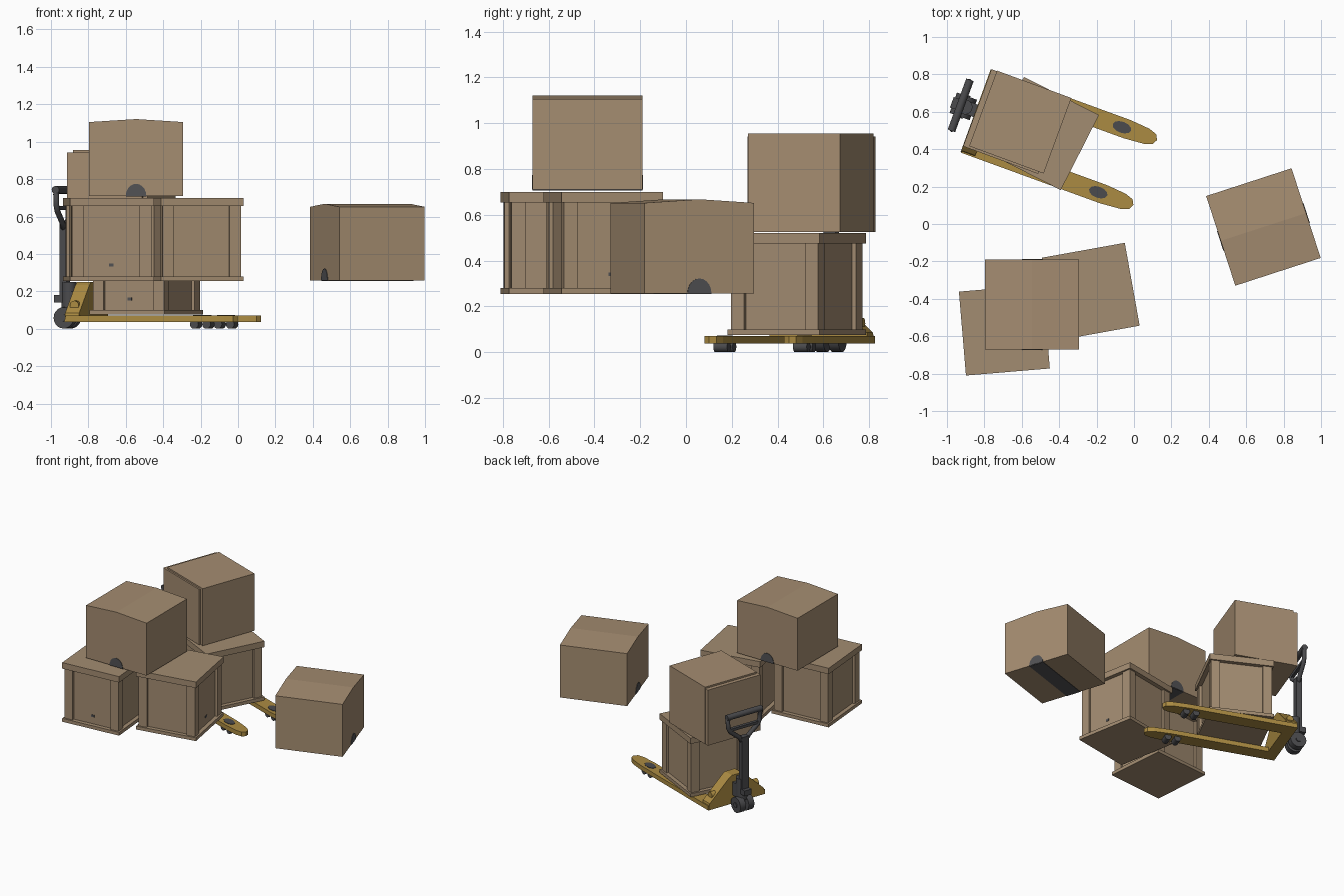
import bpy, bmesh, math
from mathutils import Matrix, Vector

if "Cube" in bpy.data.objects:
    bpy.data.objects.remove(bpy.data.objects["Cube"])


def material(name, rgb):
    m = bpy.data.materials.new(name)
    m.diffuse_color = (*rgb, 1)
    m.use_nodes = True
    m.node_tree.nodes["Principled BSDF"].inputs["Base Color"].default_value = m.diffuse_color
    return m


CARD = material("cardboard", (0.376, 0.266, 0.165))
WOOD = material("crate_wood", (0.365, 0.262, 0.165))
YELLOW = material("yellow_paint", (0.41, 0.26, 0.055))
DARK = material("dark_metal", (0.07, 0.07, 0.075))
TAPE = material("dark_patch", (0.085, 0.085, 0.09))


def frame(x, y, z, deg):
    return Matrix.Translation((x, y, z)) @ Matrix.Rotation(math.radians(deg), 4, 'Z')


def finish(name, bm, mat, M, smooth=False):
    bmesh.ops.recalc_face_normals(bm, faces=bm.faces)
    me = bpy.data.meshes.new(name)
    bm.to_mesh(me)
    bm.free()
    me.materials.append(mat)
    if smooth:
        for p in me.polygons:
            p.use_smooth = len(p.vertices) == 4
    ob = bpy.data.objects.new(name, me)
    bpy.context.collection.objects.link(ob)
    ob.matrix_world = M
    return ob


def prism(name, pts, plane, a, b, mat, M):
    """Extrude a 2D outline from a to b across the given plane."""
    put = {'xy': lambda p, t: (p[0], p[1], t),
           'xz': lambda p, t: (p[0], t, p[1]),
           'yz': lambda p, t: (t, p[0], p[1])}[plane]
    bm = bmesh.new()
    lo = [bm.verts.new(put(p, a)) for p in pts]
    hi = [bm.verts.new(put(p, b)) for p in pts]
    bm.faces.new(lo)
    bm.faces.new(hi)
    n = len(pts)
    for i in range(n):
        j = (i + 1) % n
        bm.faces.new((lo[i], lo[j], hi[j], hi[i]))
    return finish(name, bm, mat, M)


def box(name, x0, x1, y0, y1, z0, z1, mat, M):
    return prism(name, [(x0, y0), (x1, y0), (x1, y1), (x0, y1)], 'xy', z0, z1, mat, M)


def rod(name, p, q, r, mat, M, n=16):
    p, q = Vector(p), Vector(q)
    bm = bmesh.new()
    bmesh.ops.create_cone(bm, cap_ends=True, segments=n, radius1=r, radius2=r, depth=(q - p).length)
    R = (q - p).to_track_quat('Z', 'Y').to_matrix().to_4x4()
    bm.transform(Matrix.Translation((p + q) / 2) @ R)
    return finish(name, bm, mat, M, True)


# cardboard boxes with a creased top and a dark strip under the base
def carton(name, M):
    w, d, h = 0.252, 0.24, 0.395
    prism(name, [(-w, 0), (w, 0), (w, h), (0, h + 0.016), (-w, h)], 'xz', -d, d, CARD, M)
    half = [(0.055 * math.cos(math.pi * i / 10), 0.065 * math.sin(math.pi * i / 10)) for i in range(11)]
    for s, side in ((-1, "front"), (1, "back")):
        prism(f"{name}_{side}_patch", half, 'xz', s * d, s * (d + 0.003), TAPE, M)
    box(name + "_base_strip", -0.055, 0.055, -d, d, -0.003, 0, TAPE, M)


carton("loose_carton", frame(0.692, -0.016, 0.257, -72))
carton("stacked_carton", frame(-0.545, -0.43, 0.71, 0))


# wooden crates: base, lid, recessed panels and corner posts
def crate(name, M):
    h = 0.225
    box(name + "_base", -h, h, -h, h, 0, 0.025, WOOD, M)
    box(name + "_lid", -h, h, -h, h, 0.4, 0.445, WOOD, M)
    box(name + "_panels", -0.195, 0.195, -0.195, 0.195, 0.025, 0.4, WOOD, M)
    for sx in (-1, 1):
        for sy in (-1, 1):
            x, y = sorted((sx * 0.15, sx * 0.213)), sorted((sy * 0.15, sy * 0.213))
            box(name + "_post", *x, *y, 0.025, 0.4, WOOD, M)
    box(name + "_mark", -0.012, 0.012, -0.198, -0.195, 0.077, 0.093, TAPE, M)


crate("left_crate", frame(-0.693, -0.567, 0.255, 4.8))
crate("middle_crate", frame(-0.231, -0.362, 0.255, 100.2))
crate("jack_crate", frame(-0.49, 0.484, 0.075, -27))

# square box on the jack crate, with raised side panels
M = frame(-0.608, 0.545, 0.525, -20.2)
box("upper_box", -0.212, 0.212, -0.215, 0.215, 0, 0.43, CARD, M)
box("upper_box_front_panel", -0.23, 0.185, -0.227, -0.215, 0, 0.418, CARD, M)
box("upper_box_side_panel", -0.242, -0.212, -0.227, 0.212, 0, 0.418, CARD, M)

# pallet jack, local x runs along the forks with the tips near zero
J = frame(0.06, 0.275, 0, -20)
for s in (-1, 1):
    c = s * 0.185
    outline = [(-0.96, -0.052), (-0.17, -0.052), (-0.06, -0.043), (-0.015, -0.028), (0, 0),
               (-0.015, 0.028), (-0.06, 0.043), (-0.17, 0.052), (-0.96, 0.052)]
    prism("fork", [(x, y + c) for x, y in outline], 'xy', 0.037, 0.07, YELLOW, J)
    oval = [(-0.2 + 0.052 * math.cos(i * math.pi / 6), c + 0.03 * math.sin(i * math.pi / 6))
            for i in range(12)]
    prism("roller_slot", oval, 'xy', 0.07, 0.073, DARK, J)
    for x in (-0.235, -0.165):
        rod("fork_roller", (x, c - 0.032, 0.024), (x, c + 0.032, 0.024), 0.024, DARK, J)

# rear frame joining the forks
prism("rear_frame", [(-0.235, 0.037), (0.235, 0.037), (0.225, 0.085), (0.065, 0.235), (0.04, 0.25),
                     (-0.04, 0.25), (-0.065, 0.235), (-0.225, 0.085)], 'yz', -0.965, -0.885, YELLOW, J)
rod("pivot_axle", (-0.925, -0.195, 0.125), (-0.925, 0.195, 0.125), 0.025, YELLOW, J)

# steering wheels, pump and mast
for s in (-1, 1):
    rod("steer_wheel", (-1.035, s * 0.012, 0.058), (-1.035, s * 0.058, 0.058), 0.057, DARK, J, 20)
rod("wheel_axle", (-1.035, -0.065, 0.058), (-1.035, 0.065, 0.058), 0.018, DARK, J)
rod("pump_cylinder", (-1.025, 0, 0.09), (-1.025, 0, 0.25), 0.04, DARK, J)
box("pump_bracket", -1.03, -0.96, -0.035, 0.035, 0.1, 0.2, DARK, J)
box("foot_pedal", -1.1, -1.03, -0.03, 0.03, 0.14, 0.18, DARK, J)
box("mast", -1.07, -1.03, -0.028, 0.028, 0.14, 0.57, DARK, J)

# handle loop
loop = [(0.02, 0.54), (0.04, 0.57), (0.115, 0.63), (0.13, 0.66), (0.135, 0.72), (0.115, 0.742)]
pts = loop + [(-y, z) for y, z in reversed(loop)]
cu = bpy.data.curves.new("handle_loop", 'CURVE')
cu.dimensions = '3D'
cu.bevel_depth = 0.016
cu.bevel_resolution = 2
sp = cu.splines.new('POLY')
sp.points.add(len(pts) - 1)
for p, (y, z) in zip(sp.points, pts):
    p.co = (-1.05, y, z, 1)
sp.use_cyclic_u = True
cu.materials.append(DARK)
ob = bpy.data.objects.new("handle_loop", cu)
bpy.context.collection.objects.link(ob)
ob.matrix_world = J
rod("handle_grip", (-1.05, -0.145, 0.742), (-1.05, 0.145, 0.742), 0.021, DARK, J)
box("handle_cross_bar", -1.062, -1.038, -0.125, 0.125, 0.635, 0.655, DARK, J)
